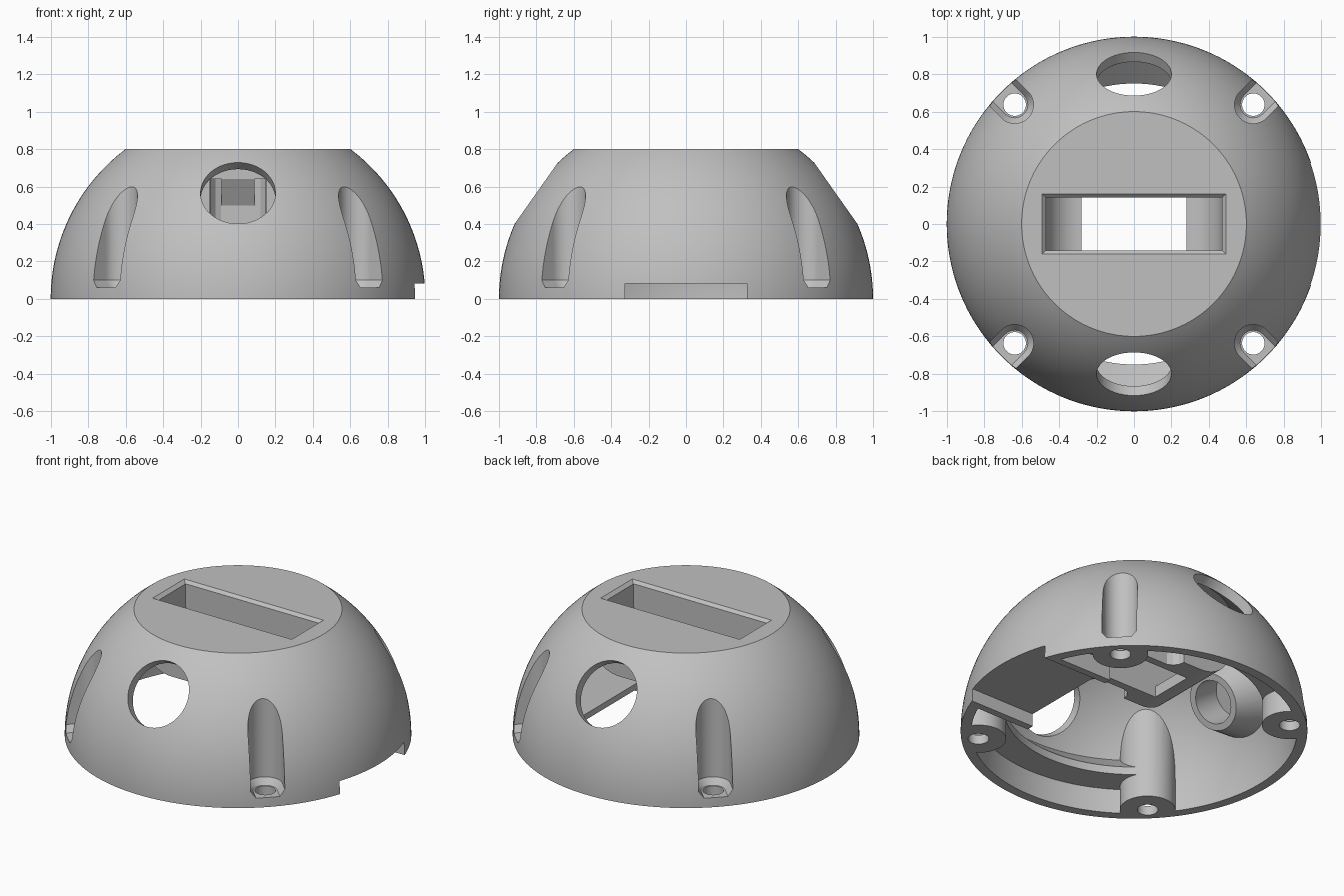
import bpy, bmesh, math
from mathutils import Vector

cube = bpy.data.objects.get("Cube")
if cube:
    bpy.data.objects.remove(cube)

grey = bpy.data.materials.new("plain grey")
grey.use_nodes = True
colour = (0.53, 0.53, 0.53, 1)
grey.diffuse_color = colour
grey.node_tree.nodes["Principled BSDF"].inputs["Base Color"].default_value = colour


def finish(bm, name):
    bmesh.ops.recalc_face_normals(bm, faces=bm.faces)
    mesh = bpy.data.meshes.new(name)
    bm.to_mesh(mesh)
    bm.free()
    mesh.materials.append(grey)
    obj = bpy.data.objects.new(name, mesh)
    bpy.context.collection.objects.link(obj)
    return obj


def hull(name, points):
    """Convex solid around a set of points."""
    bm = bmesh.new()
    for p in points:
        bm.verts.new(p)
    bmesh.ops.convex_hull(bm, input=bm.verts)
    bmesh.ops.dissolve_limit(bm, angle_limit=0.01, verts=bm.verts, edges=bm.edges)
    return finish(bm, name)


def ring(centre, axis, radius, n=48):
    q = Vector(axis).to_track_quat('Z', 'Y')
    return [Vector(centre) + q @ Vector((radius * math.cos(t), radius * math.sin(t), 0))
            for t in (2 * math.pi * i / n for i in range(n))]


def frustum(name, axis, d0, r0, d1, r1):
    """Round solid along an axis through the origin."""
    a = Vector(axis).normalized()
    return hull(name, ring(a * d0, a, r0) + ring(a * d1, a, r1))


def rect(x, y, z):
    return [(sx * x, sy * y, z) for sx in (-1, 1) for sy in (-1, 1)]


def cradle(name, half_x, half_y, low, corner_x, corner_z, top, n=12):
    """Box whose two lower ends are rounded along y."""
    points = rect(half_x, half_y, top)
    for i in range(n + 1):
        a = math.pi / 2 * i / n
        points += rect(half_x - corner_x * (1 - math.cos(a)), half_y,
                       low + corner_z * (1 - math.sin(a)))
    return hull(name, points)


def box(name, x0, x1, y0, y1, z0, z1):
    return hull(name, [(x, y, z) for x in (x0, x1) for y in (y0, y1) for z in (z0, z1)])


def cap(name, radius, low, high):
    """Ball slice between two heights, closed at both ends."""
    bm = bmesh.new()
    steps, n = 32, 144
    start, end = math.asin(low / radius), math.asin(high / radius)
    loops = []
    for k in range(steps + 1):
        t = start + (end - start) * k / steps
        r, z = radius * math.cos(t), radius * math.sin(t)
        loops.append([bm.verts.new((r * math.cos(a), r * math.sin(a), z))
                      for a in (2 * math.pi * i / n for i in range(n))])
    for lo, hi in zip(loops, loops[1:]):
        for i in range(n):
            j = (i + 1) % n
            bm.faces.new((lo[i], lo[j], hi[j], hi[i]))
    bm.faces.new(loops[0])
    bm.faces.new(loops[-1])
    return finish(bm, name)


def arc_ledge(name, middle, spread, profile, n=28):
    """Curved shelf covering part of a circle."""
    bm = bmesh.new()
    sections = []
    for i in range(n + 1):
        a = math.radians(middle - spread + 2 * spread * i / n)
        sections.append([bm.verts.new((r * math.cos(a), r * math.sin(a), z))
                         for r, z in profile])
    for s, t in zip(sections, sections[1:]):
        for i in range(4):
            j = (i + 1) % 4
            bm.faces.new((s[i], s[j], t[j], t[i]))
    bm.faces.new(sections[0])
    bm.faces.new(sections[-1])
    return finish(bm, name)


def subtract(target, cutters):
    bpy.context.view_layer.objects.active = target
    for c in cutters:
        m = target.modifiers.new("cut", 'BOOLEAN')
        m.operation, m.object, m.solver = 'DIFFERENCE', c, 'EXACT'
        bpy.ops.object.modifier_apply(modifier=m.name)
    for c in cutters:
        bpy.data.objects.remove(c)


SIDES = (-1, 1)
CORNERS = [(sx, sy) for sx in SIDES for sy in SIDES]
TILT = math.radians(35.2)
BOSS = 0.637

dome = cap("dome_shell", 1.0, 0.0, 0.8)
cavity = cap("cavity", 0.94, -0.1, 0.75)

# Solid fittings are carved out of the cavity, so they stay in the shell
fittings = []
for sx, sy in CORNERS:
    c = (sx * BOSS, sy * BOSS)
    fittings.append(hull("screw_boss", ring((*c, 0), (0, 0, 1), 0.16)
                         + ring((*c, 0.85), (0, 0, 1), 0.16)))
for s in SIDES:
    # Ledge with a top that slopes up to the wall
    fittings.append(arc_ledge("ledge", 90 * s, 41,
                              ((0.75, 0.15), (1.05, 0.15), (1.05, 0.47), (0.75, 0.2))))
    fittings.append(frustum("side_socket", (s * math.cos(TILT), 0, math.sin(TILT)),
                            0.73, 0.17, 1.0, 0.3))
fittings.append(cradle("display_holder", 0.5, 0.27, 0.4, 0.22, 0.22, 0.8))
fittings.append(box("port_tray", 0.49, 1.05, -0.37, 0.37, 0, 0.12))
subtract(cavity, fittings)

# Openings cut through the shell and its fittings
cuts = [cavity]
for s in SIDES:
    cuts.append(frustum("eye_hole", (0, s * math.cos(TILT), math.sin(TILT)),
                        0.8, 0.2, 1.2, 0.2))
    cuts.append(frustum("socket_bore", (s * math.cos(TILT), 0, math.sin(TILT)),
                        0.7, 0.13, 0.92, 0.13))
    # Recess with a sloped roof and hollow cheeks in the holder's long sides
    out, deep = s * 0.3, s * 0.19
    cuts.append(hull("recess", [(x, y, z) for x in (-0.09, 0.09) for y, z in
                                ((out, 0.3), (out, 0.64), (s * 0.27, 0.64),
                                 (deep, 0.5), (deep, 0.3))]))
    for k in SIDES:
        cuts.append(hull("cheek", [(k * x, s * y, z) for z in (0.3, 0.64) for x, y in
                                   ((0.088, 0.3), (0.15, 0.3), (0.15, 0.27), (0.143, 0.235),
                                    (0.12, 0.205), (0.088, 0.19))]))
for sx, sy in CORNERS:
    # Countersunk screw pocket that runs out through the side of the dome
    pocket = []
    for far in (0, 0.4):
        c = (sx * (BOSS + far), sy * (BOSS + far))
        for r, z in ((0.07, 0.06), (0.1, 0.1), (0.1, 1.0)):
            pocket += ring((*c, z), (0, 0, 1), r)
    cuts.append(hull("screw_pocket", pocket))
    c = (sx * BOSS, sy * BOSS)
    cuts.append(hull("screw_hole", ring((*c, -0.1), (0, 0, 1), 0.06, 32)
                     + ring((*c, 0.3), (0, 0, 1), 0.06, 32)))
# Display slot: bevelled mouth, rounded ends and open throat
cuts.append(hull("slot_bevel", rect(0.51, 0.18, 0.82) + rect(0.47, 0.14, 0.78)))
cuts.append(cradle("slot", 0.47, 0.142, 0.47, 0.19, 0.2, 0.81))
cuts.append(box("slot_throat", -0.28, 0.28, -0.142, 0.142, 0.3, 0.6))
cuts.append(box("port_notch", 0.4, 1.1, -0.325, 0.325, -0.1, 0.082))
subtract(dome, cuts)

bpy.ops.object.select_all(action='DESELECT')
dome.select_set(True)
bpy.context.view_layer.objects.active = dome
bpy.ops.object.shade_smooth_by_angle(angle=math.radians(25))
